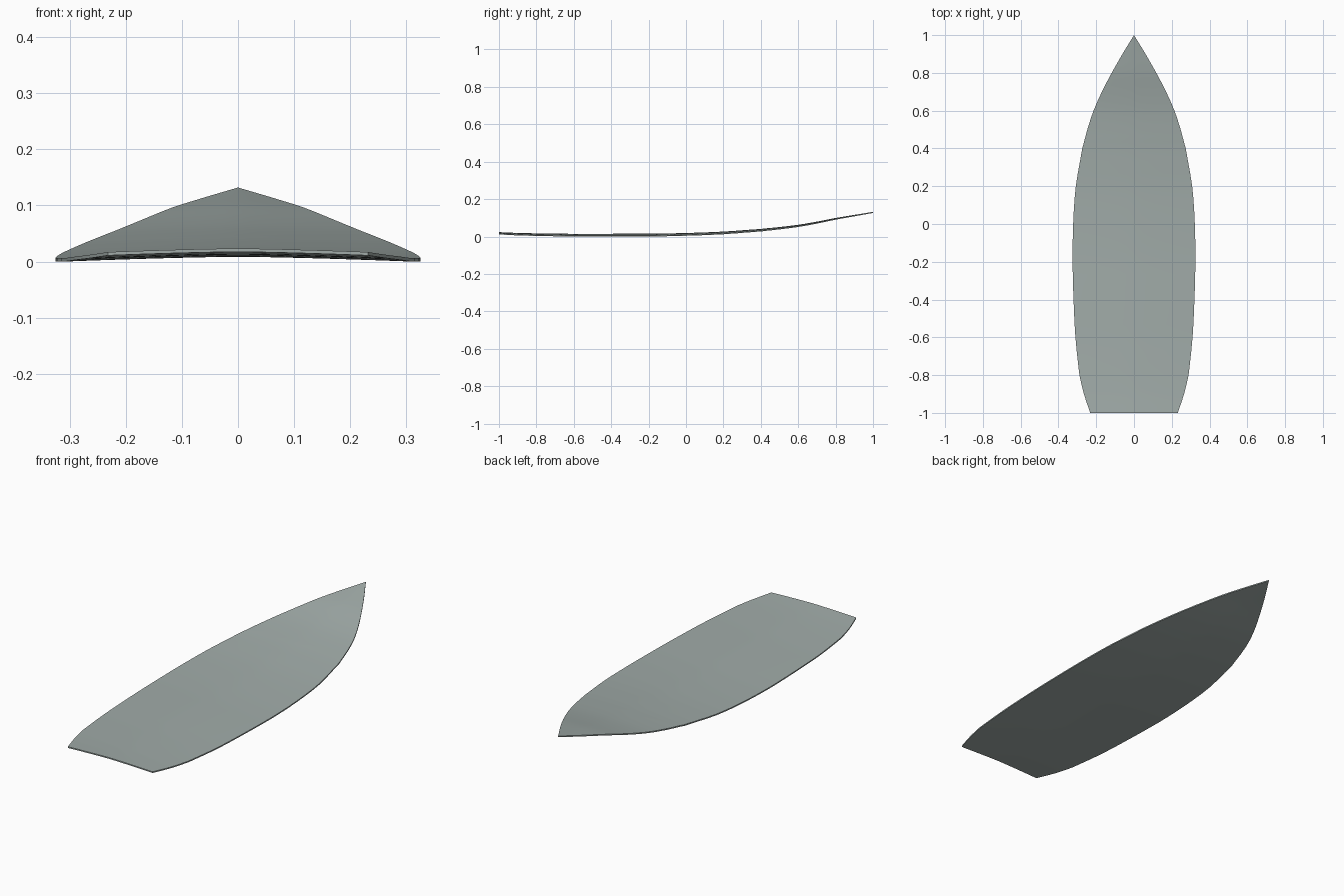
import bpy, bmesh

if "Cube" in bpy.data.objects:
    bpy.data.objects.remove(bpy.data.objects["Cube"])

# Stations along the hull: y, half width, underside edge height
STATIONS = [(-1.0, .232, .011), (-.9, .265, .006), (-.8, .289, .003), (-.6, .310, .0),
            (-.4, .320, .0), (-.2, .325, .0), (0, .322, .004), (.2, .308, .012),
            (.4, .274, .027), (.5, .247, .038), (.6, .214, .051), (.7, .170, .069),
            (.8, .118, .090), (.9, .061, .108), (1.0, .0, .126)]
THICK = .006
CAMBER = .009
STEPS = 3      # subdivisions between stations
COLS = 16      # columns across the beam


def catmull(a, b, c, d, t):
    return .5 * (2*b + (c - a)*t + (2*a - 5*b + 4*c - d)*t*t + (3*b - a - 3*c + d)*t**3)


def station(i, t):
    """Smoothly interpolated half width and height at fraction t past station i."""
    n = len(STATIONS) - 1
    ext = lambda k: (tuple(2*p - q for p, q in zip(STATIONS[0], STATIONS[1])) if k < 0 else
                     tuple(2*p - q for p, q in zip(STATIONS[n], STATIONS[n-1])) if k > n else
                     STATIONS[k])
    a, b, c, d = (ext(i + k) for k in (-1, 0, 1, 2))
    return (b[0] + (c[0] - b[0])*t, max(0, catmull(a[1], b[1], c[1], d[1], t)),
            max(0, catmull(a[2], b[2], c[2], d[2], t)))


rows = [station(i, s / STEPS) for i in range(len(STATIONS) - 1) for s in range(STEPS)]
rows.append(STATIONS[-1])

# Cambered deck surface
bm = bmesh.new()
grid = []
for y, w, z in rows:
    line = []
    for j in range(COLS + 1):
        u = 2*j/COLS - 1
        line.append(bm.verts.new((u*w, y, z + CAMBER*w/.325*(1 - abs(u)**1.4))))
    grid.append(line)
for r0, r1 in zip(grid, grid[1:]):
    for j in range(COLS):
        bm.faces.new((r0[j], r0[j+1], r1[j+1], r1[j]))
bmesh.ops.remove_doubles(bm, verts=bm.verts, dist=1e-5)

# Thickness, raised straight up
ret = bmesh.ops.extrude_face_region(bm, geom=bm.faces[:], use_keep_orig=True)
for v in [g for g in ret["geom"] if isinstance(g, bmesh.types.BMVert)]:
    v.co.z += THICK
bmesh.ops.recalc_face_normals(bm, faces=bm.faces)

mesh = bpy.data.meshes.new("boat_deck")
bm.to_mesh(mesh)
bm.free()
deck = bpy.data.objects.new("boat_deck", mesh)
bpy.context.collection.objects.link(deck)

# Green-grey paint
paint = bpy.data.materials.new("deck_paint")
paint.diffuse_color = (.36, .415, .40, 1)
paint.use_nodes = True
paint.node_tree.nodes["Principled BSDF"].inputs["Base Color"].default_value = paint.diffuse_color
mesh.materials.append(paint)

bpy.context.view_layer.objects.active = deck
deck.select_set(True)
bpy.ops.object.shade_smooth_by_angle()
